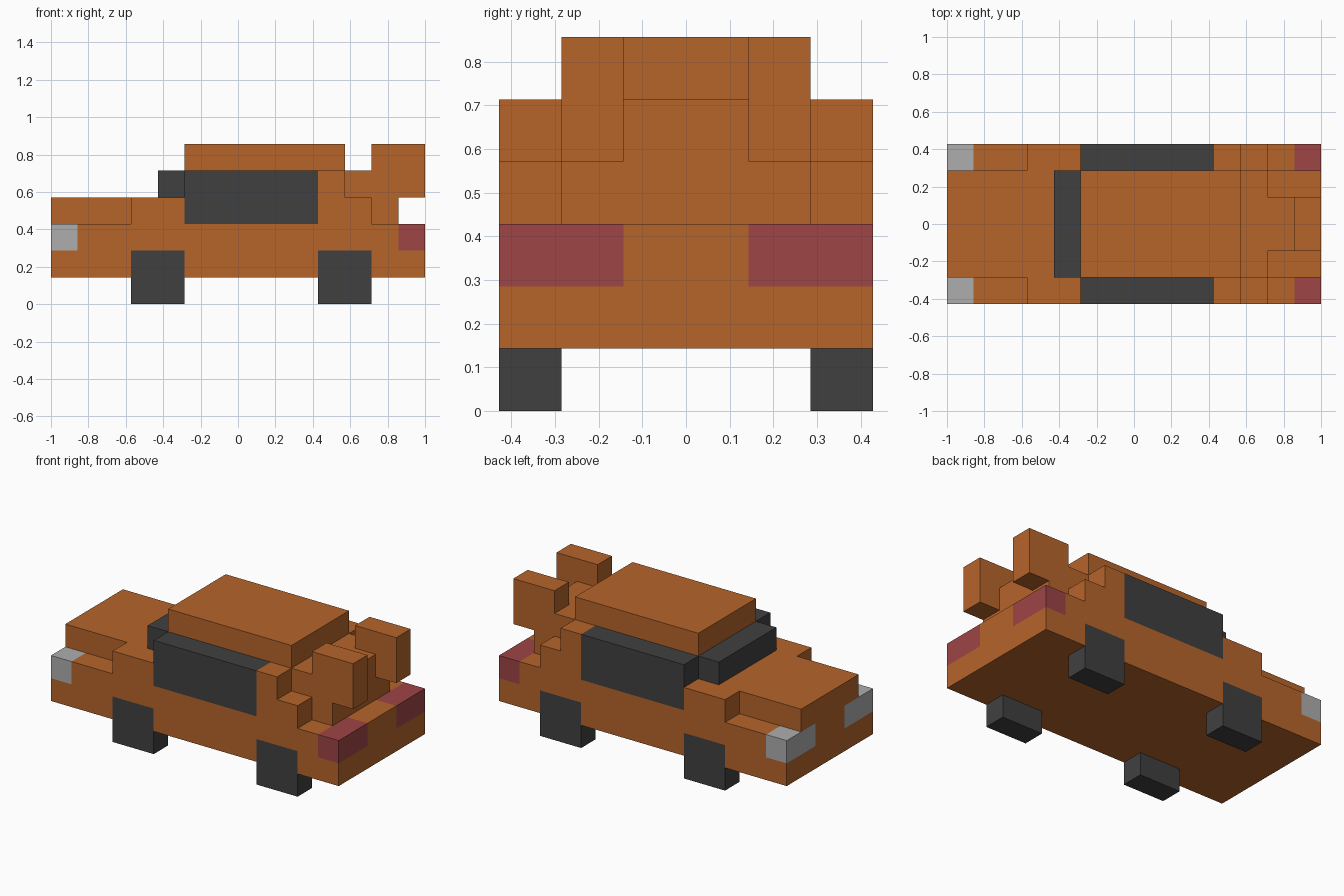
import bpy, bmesh, math
from mathutils import Vector

if "Cube" in bpy.data.objects:
    bpy.data.objects.remove(bpy.data.objects["Cube"])

U = 1 / 7  # edge length of one building block


def material(name, rgb):
    m = bpy.data.materials.new(name)
    m.diffuse_color = (*rgb, 1)
    m.use_nodes = True
    m.node_tree.nodes["Principled BSDF"].inputs["Base Color"].default_value = m.diffuse_color
    return m


orange = material("orange paint", (0.468, 0.130, 0.024))
dark = material("dark grey", (0.051, 0.051, 0.051))
red = material("tail red", (0.342, 0.058, 0.061))
silver = material("light grey", (0.423, 0.423, 0.423))

cells = {}   # block position -> part name
parts = {}   # part name -> material


def fill(part, mat, x, y, z):
    """Fill a box of blocks; later parts replace earlier ones."""
    parts[part] = mat
    for i in range(*x):
        for j in range(*y):
            for k in range(*z):
                cells[i, j, k] = part


# Body: lower tub, bonnet, front wings, rear pillars and rear wings
fill("body", orange, (-7, 7), (-3, 3), (1, 3))
fill("body", orange, (-7, 5), (-2, 2), (3, 4))
fill("body", orange, (-4, 5), (-3, 3), (3, 4))
fill("body", orange, (-2, 4), (-3, 3), (4, 5))
# Roof and windscreen
fill("roof", orange, (-2, 4), (-2, 2), (5, 6))
fill("windscreen", dark, (-3, -2), (-2, 2), (4, 5))
# Rear deck carrying the two fins
fill("rear_spoiler", orange, (4, 6), (-2, 2), (3, 5))

# Parts repeated on both sides
for side, outer, inner, pair in (("right", (-3, -2), (-2, -1), (-3, -1)),
                                 ("left", (2, 3), (1, 2), (1, 3))):
    fill("rear_spoiler", orange, (5, 7), inner, (4, 6))
    fill(side + "_window", dark, (-2, 3), outer, (3, 5))
    fill(side + "_headlight", silver, (-7, -6), pair, (2, 3))
    fill(side + "_tail_light", red, (6, 7), pair, (2, 3))
    fill(side + "_front_wheel", dark, (-4, -2), outer, (0, 2))
    fill(side + "_rear_wheel", dark, (3, 5), outer, (0, 2))


def build(part, mat):
    """Skin the outside of one part and merge its flat areas."""
    bm = bmesh.new()
    for cell in [c for c, p in cells.items() if p == part]:
        for axis in range(3):
            for sign in (-1, 1):
                n = Vector((0, 0, 0))
                n[axis] = sign
                near = tuple(int(a + b) for a, b in zip(cell, n))
                if near in cells:
                    continue
                s = Vector((0, 0, 0))
                s[(axis + 1) % 3] = 0.5
                t = n.cross(s)
                c = Vector(cell) + Vector((0.5, 0.5, 0.5)) + n * 0.5
                quad = (c - s - t, c + s - t, c + s + t, c - s + t)
                bm.faces.new([bm.verts.new(q * U) for q in quad])
    bmesh.ops.remove_doubles(bm, verts=bm.verts, dist=0.001)
    bmesh.ops.dissolve_limit(bm, angle_limit=math.radians(1),
                             verts=bm.verts, edges=bm.edges)
    mesh = bpy.data.meshes.new(part)
    bm.to_mesh(mesh)
    bm.free()
    mesh.materials.append(mat)
    bpy.context.collection.objects.link(bpy.data.objects.new(part, mesh))


for part, mat in parts.items():
    build(part, mat)
